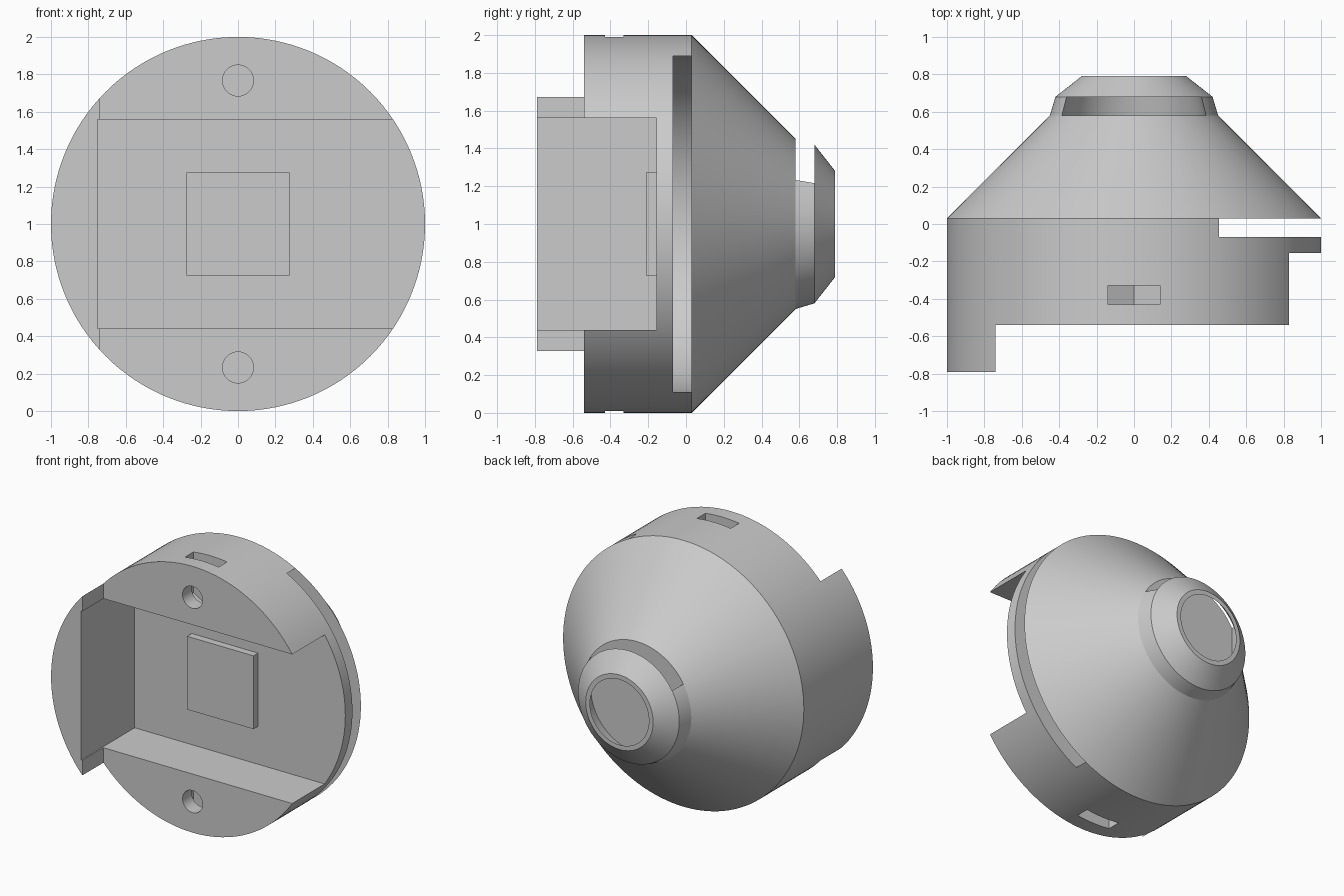
import bpy, bmesh, math
from math import cos, sin, pi

cube = bpy.data.objects.get("Cube")
if cube:
    bpy.data.objects.remove(cube, do_unlink=True)

CZ = 1.0      # height of the main axis, which runs along y
SEG = 128

grey = bpy.data.materials.new("plain grey")
grey.use_nodes = True
grey.diffuse_color = (0.6, 0.6, 0.6, 1)
grey.node_tree.nodes["Principled BSDF"].inputs["Base Color"].default_value = (0.6, 0.6, 0.6, 1)


def finish(name, bm):
    bmesh.ops.recalc_face_normals(bm, faces=bm.faces)
    mesh = bpy.data.meshes.new(name)
    bm.to_mesh(mesh)
    bm.free()
    mesh.materials.append(grey)
    ob = bpy.data.objects.new(name, mesh)
    bpy.context.collection.objects.link(ob)
    return ob


def prism(name, pts, y0, y1, back_pts=None):
    """Closed solid between an x-z outline at y0 and one at y1."""
    bm = bmesh.new()
    a = [bm.verts.new((x, y0, z)) for x, z in pts]
    b = [bm.verts.new((x, y1, z)) for x, z in (back_pts or pts)]
    n = len(a)
    for i in range(n):
        bm.faces.new((a[i], a[(i + 1) % n], b[(i + 1) % n], b[i]))
    bm.faces.new(a)
    bm.faces.new(b)
    return finish(name, bm)


def rect(x0, x1, z0, z1):
    return [(x0, z0), (x1, z0), (x1, z1), (x0, z1)]


def arc(r, z=CZ, start=0.0, end=2 * pi, n=32):
    return [(r * cos(start + (end - start) * i / n), z + r * sin(start + (end - start) * i / n))
            for i in range(n + 1)]


def lathe(name, profile):
    """Turn (radius, y) rings about the axis, capping both ends."""
    bm = bmesh.new()
    rings = [[bm.verts.new((r * cos(2 * pi * i / SEG), y, CZ + r * sin(2 * pi * i / SEG)))
              for i in range(SEG)] for r, y in profile]
    for p, q in zip(rings, rings[1:]):
        for i in range(SEG):
            j = (i + 1) % SEG
            bm.faces.new((p[i], p[j], q[j], q[i]))
    bm.faces.new(rings[0])
    bm.faces.new(rings[-1])
    return finish(name, bm)


# Drum, cone and hollow collar in one turned solid
housing = lathe("housing", [(1, -0.79), (1, 0.03), (0.45, 0.58), (0.42, 0.68), (0.28, 0.79),
                            (0.245, 0.79), (0.36, 0.68), (0.385, 0.58)])

cutters = [
    # front face, leaving the side flange standing
    prism("front_cut", rect(-0.74, 1.2, -0.2, 2.2), -1.0, -0.54),
    # wide channel open to one side
    prism("channel_cut", rect(-0.75, 1.2, 0.44, 1.56), -1.1, -0.155),
    # round-ended slot for a disc, open to the same side
    prism("disc_slot_cut", [(1.2, CZ + 0.89)] + arc(0.89, start=pi / 2, end=3 * pi / 2, n=64)
          + [(1.2, CZ - 0.89)], -0.07, 0.03),
    # slot in the top of the collar
    prism("collar_slot_cut", rect(-0.385, 0.385, 1.03, 1.7), 0.58, 0.68,
          rect(-0.36, 0.36, 1.03, 1.7)),
]

# Screw holes and hexagonal nut pockets, above and below the channel
for side in (1, -1):
    z = CZ + side * 0.767
    cutters.append(prism("screw_hole_cut", arc(0.083, z)[:-1], -0.7, -0.22))
    half, tip = 0.14, 0.14 / cos(pi / 6)
    nut = [(0, z - side * tip), (half, z - side * tip / 2), (half, CZ + side * 1.2),
           (-half, CZ + side * 1.2), (-half, z - side * tip / 2)]
    cutters.append(prism("nut_pocket_cut", nut, -0.43, -0.33))

for c in cutters:
    c.hide_render = True
    mod = housing.modifiers.new(c.name, 'BOOLEAN')
    mod.operation, mod.solver, mod.object = 'DIFFERENCE', 'EXACT', c

# Bake the cuts and drop the cutters
deps = bpy.context.evaluated_depsgraph_get()
baked = bpy.data.meshes.new_from_object(housing.evaluated_get(deps))
housing.modifiers.clear()
housing.data = baked
for c in cutters:
    bpy.data.objects.remove(c, do_unlink=True)

# Raised square pad on the channel floor
prism("square_pad", rect(-0.275, 0.275, 0.725, 1.275), -0.21, -0.15)

bpy.ops.object.select_all(action='DESELECT')
housing.select_set(True)
bpy.context.view_layer.objects.active = housing
bpy.ops.object.shade_smooth_by_angle(angle=math.radians(20))
